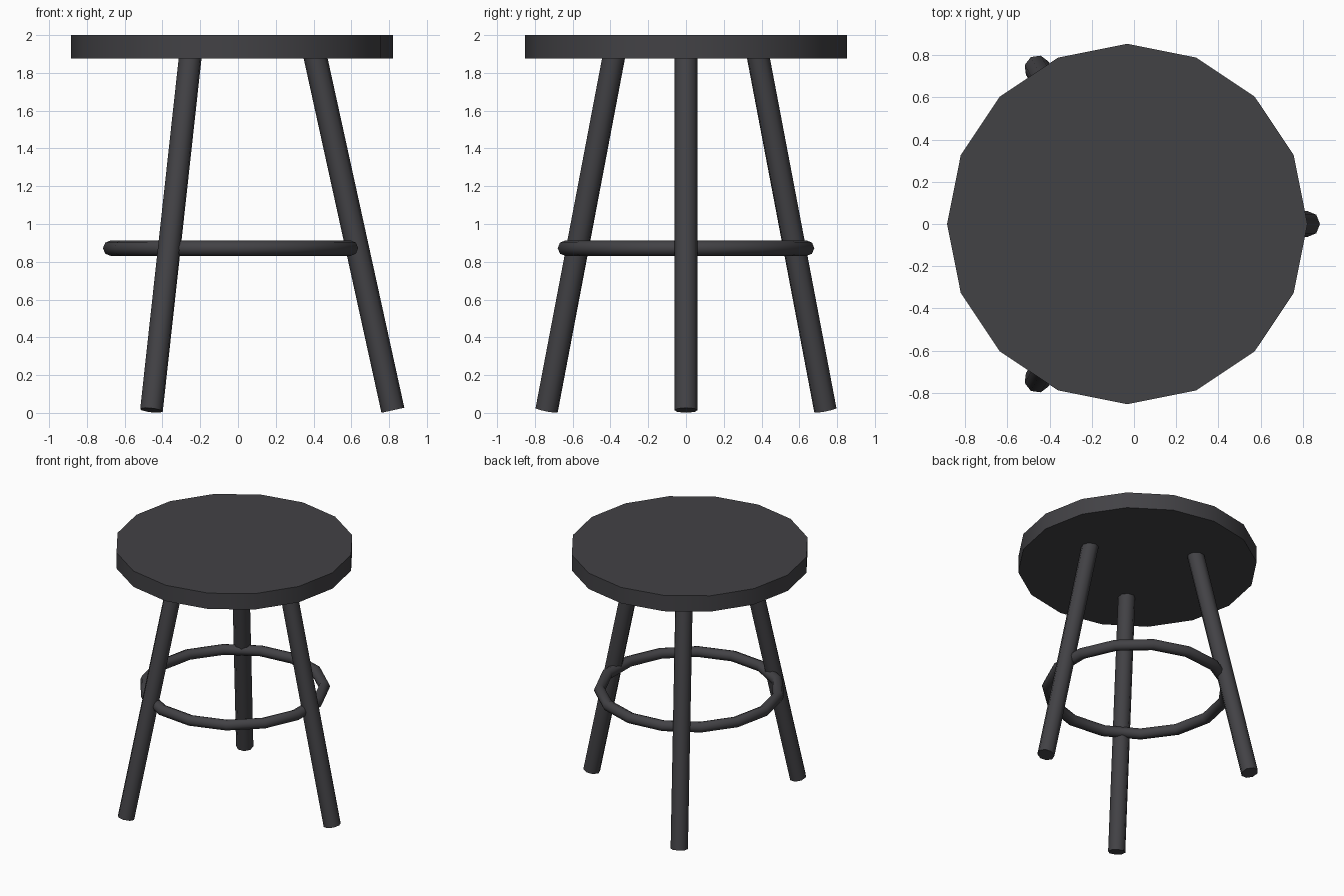
import bpy
import math
from mathutils import Vector

if "Cube" in bpy.data.objects:
    bpy.data.objects.remove(bpy.data.objects["Cube"])

CX = -0.032          # common axis of seat, ring and legs

dark = bpy.data.materials.new("dark_grey")
dark.diffuse_color = (0.055, 0.054, 0.06, 1)
dark.use_nodes = True
dark.node_tree.nodes["Principled BSDF"].inputs["Base Color"].default_value = dark.diffuse_color


def finish(name):
    ob = bpy.context.object
    ob.name = name
    ob.data.materials.append(dark)
    bpy.ops.object.shade_smooth_by_angle(angle=math.radians(50))
    return ob


def rod(name, a, b, radius, sides):
    """Cylinder between two points, one corner facing outwards."""
    a, b = Vector(a), Vector(b)
    d = b - a
    tilt = math.acos(d.z / d.length)
    turn = math.atan2(d.y, d.x)
    bpy.ops.mesh.primitive_cylinder_add(
        vertices=sides, radius=radius, depth=d.length,
        location=(a + b) / 2, rotation=(0, tilt, turn))
    return finish(name)


# Seat: 16-sided disc
bpy.ops.mesh.primitive_cylinder_add(vertices=16, radius=0.853, depth=0.125,
                                    location=(CX, 0, 1.9375))
finish("seat")

# Three splayed legs, feet cut square to the leg
for name, deg in (("right_leg", 0), ("back_left_leg", 120), ("front_left_leg", 240)):
    c, s = math.cos(math.radians(deg)), math.sin(math.radians(deg))
    foot = (CX + 0.852 * c, 0.852 * s, 0.014)
    top = (CX + 0.438 * c, 0.438 * s, 1.9)
    rod(name, foot, top, 0.062, 8)

# Footrest ring threaded through the legs
bpy.ops.mesh.primitive_torus_add(major_segments=15, minor_segments=8,
                                 major_radius=0.642, minor_radius=0.041,
                                 location=(CX, 0, 0.872),
                                 rotation=(0, 0, math.pi))
finish("footrest_ring")
